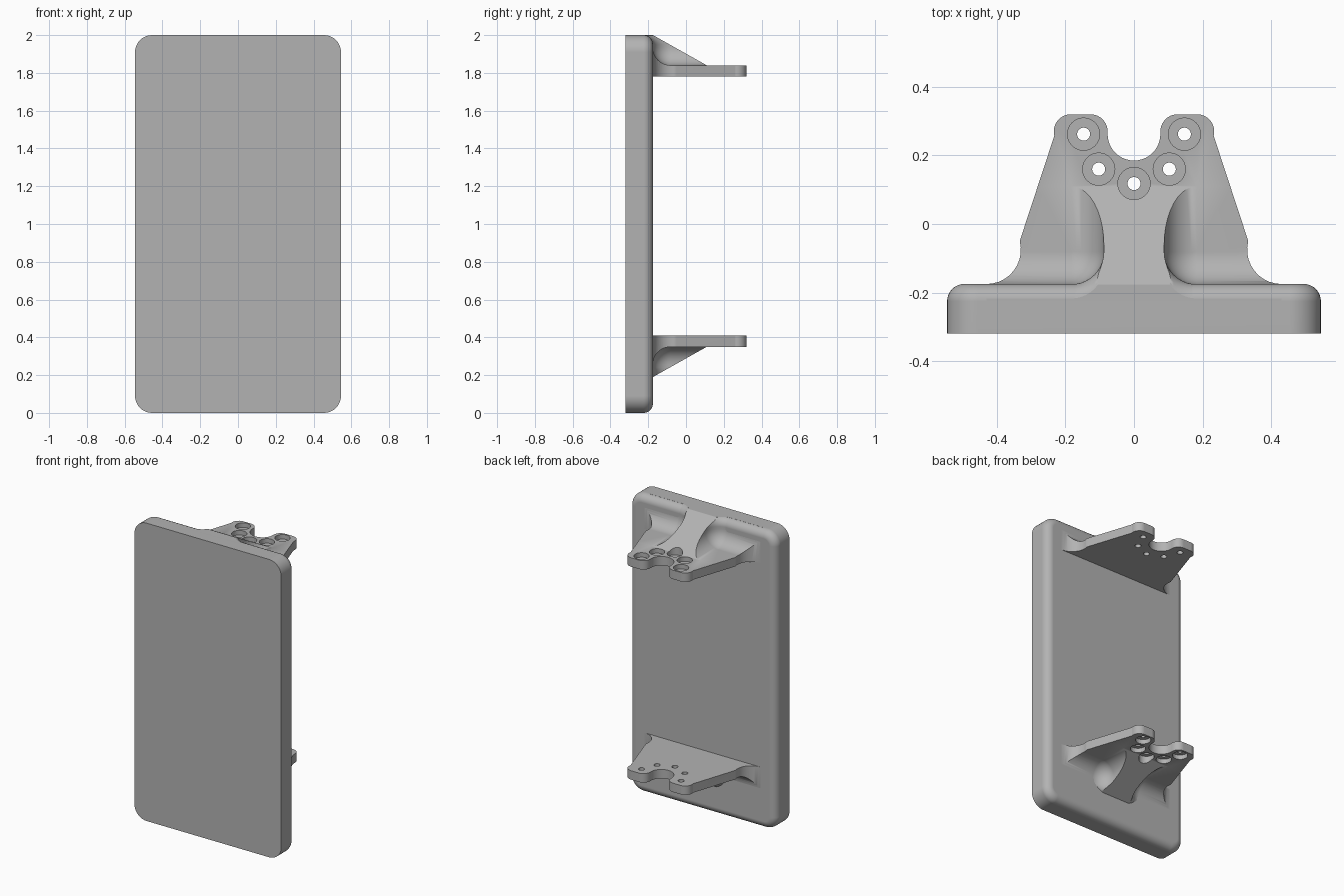
import bpy, bmesh
from math import sin, cos, pi, radians

cube = bpy.data.objects.get("Cube")
if cube:
    bpy.data.objects.remove(cube, do_unlink=True)

grey = bpy.data.materials.new("plain grey")
grey.use_nodes = True
grey.diffuse_color = (0.45, 0.45, 0.45, 1)
grey.node_tree.nodes["Principled BSDF"].inputs["Base Color"].default_value = grey.diffuse_color

BACK = -0.175      # rear face of the panel
EDGE = 0.05        # rounding of its rear rim
BOTTOM, TOP = 1.78, 1.84   # upper bracket plate
STEPS = 10


def arc(cx, cy, r, start, end, n=STEPS):
    angles = [radians(start + (end - start) * i / n) for i in range(n + 1)]
    return [(cx + r * cos(a), cy + r * sin(a)) for a in angles]


def loft(name, rings):
    """Closed solid through rings that have equal point counts."""
    bm = bmesh.new()
    loops = [[bm.verts.new(p) for p in ring] for ring in rings]
    n = len(loops[0])
    for a, b in zip(loops, loops[1:]):
        for i in range(n):
            j = (i + 1) % n
            bm.faces.new((a[i], a[j], b[j], b[i]))
    bm.faces.new(loops[0])
    bm.faces.new(loops[-1])
    bmesh.ops.remove_doubles(bm, verts=bm.verts, dist=1e-5)
    bmesh.ops.recalc_face_normals(bm, faces=bm.faces)
    mesh = bpy.data.meshes.new(name)
    bm.to_mesh(mesh)
    bm.free()
    obj = bpy.data.objects.new(name, mesh)
    bpy.context.collection.objects.link(obj)
    mesh.materials.append(grey)
    return obj


def select(obj):
    bpy.ops.object.select_all(action='DESELECT')
    obj.select_set(True)
    bpy.context.view_layer.objects.active = obj


def cut(obj, cutter):
    mod = obj.modifiers.new("cut", 'BOOLEAN')
    mod.operation, mod.solver, mod.object = 'DIFFERENCE', 'EXACT', cutter
    select(obj)
    bpy.ops.object.modifier_apply(modifier=mod.name)
    bpy.data.objects.remove(cutter, do_unlink=True)


def finish(obj):
    select(obj)
    bpy.ops.object.shade_smooth_by_angle(angle=radians(30))
    obj.modifiers.new("even shading", 'WEIGHTED_NORMAL').keep_sharp = True


# Panel with rounded corners and a rounded rear rim
def panel_ring(y, inset):
    r = 0.09 - inset
    x, low, high = 0.545 - 0.09, 0.09, 2 - 0.09
    corners = ((x, high, 0), (-x, high, 90), (-x, low, 180), (x, low, 270))
    return [(px, y, pz) for cx, cz, a in corners for px, pz in arc(cx, cz, r, a, a + 90)]


rings = [panel_ring(-0.32, 0)]
rings += [panel_ring(BACK - EDGE + u, EDGE - v) for u, v in arc(0, 0, EDGE, 90, 0)]
finish(loft("panel", rings))

# Bracket block from its plan outline, flared at the panel and notched at the tip
half = [(0.43, -0.25)]
half += arc(0.43, BACK + 0.1, 0.1, 270, 165.3)
half += arc(0.184, 0.27, 0.05, -14.7, 90)
half += arc(0.127, 0.27, 0.05, 90, 180)
half += arc(0, 0.262, 0.077, 0, -90)
outline = half + [(-x, y) for x, y in reversed(half[:-1])]
bracket = loft("upper_bracket", [[(x, y, z) for x, y in outline] for z in (BOTTOM, 2.2)])

# Sloping top of the rib
slope = [(-0.4, 2.0), (BACK, 2.0), (0.11, TOP), (0.6, TOP), (0.6, 2.4), (-0.4, 2.4)]
cut(bracket, loft("slope_cutter", [[(x, y, z) for y, z in slope] for x in (-0.8, 0.8)]))


# Hollows either side of the rib, filleted into plate, rib and panel
def hollow_ring(side, z, d, wall, r=0.095, rib=0.088):
    cx, cy = rib + r, wall + r
    pts = [(0.8, cy - d)] + arc(cx, cy, d, 270, 180) + [(cx - d, 0.6), (0.8, 0.6)]
    return [(side * x, y, z) for x, y in pts]


for side in (1, -1):
    wall, r = BACK - 0.001, 0.095
    rings = [hollow_ring(side, TOP + r + v, u, wall) for u, v in arc(0, 0, r, 270, 360)]
    rings += [hollow_ring(side, 2 - EDGE + v, r, wall - EDGE + u)
              for u, v in arc(0, 0, EDGE, 0, 80)]
    rings.append(hollow_ring(side, 2.3, r, wall - EDGE))
    cut(bracket, loft("hollow_cutter", rings))

# Counterbored screw holes
for x, y in ((-0.147, 0.262), (0.147, 0.262), (-0.103, 0.16), (0.103, 0.16), (0, 0.118)):
    for radius, floor in ((0.047, TOP - 0.03), (0.019, BOTTOM - 0.1)):
        circle = arc(x, y, radius, 0, 360, 32)[:-1]
        cut(bracket, loft("hole_cutter", [[(u, v, z) for u, v in circle] for z in (floor, 2.1)]))

# Lower bracket mirrors the upper one
lower = bpy.data.objects.new("lower_bracket", bracket.data.copy())
bpy.context.collection.objects.link(lower)
for v in lower.data.vertices:
    v.co.z = 2.19 - v.co.z
lower.data.flip_normals()

finish(bracket)
finish(lower)
